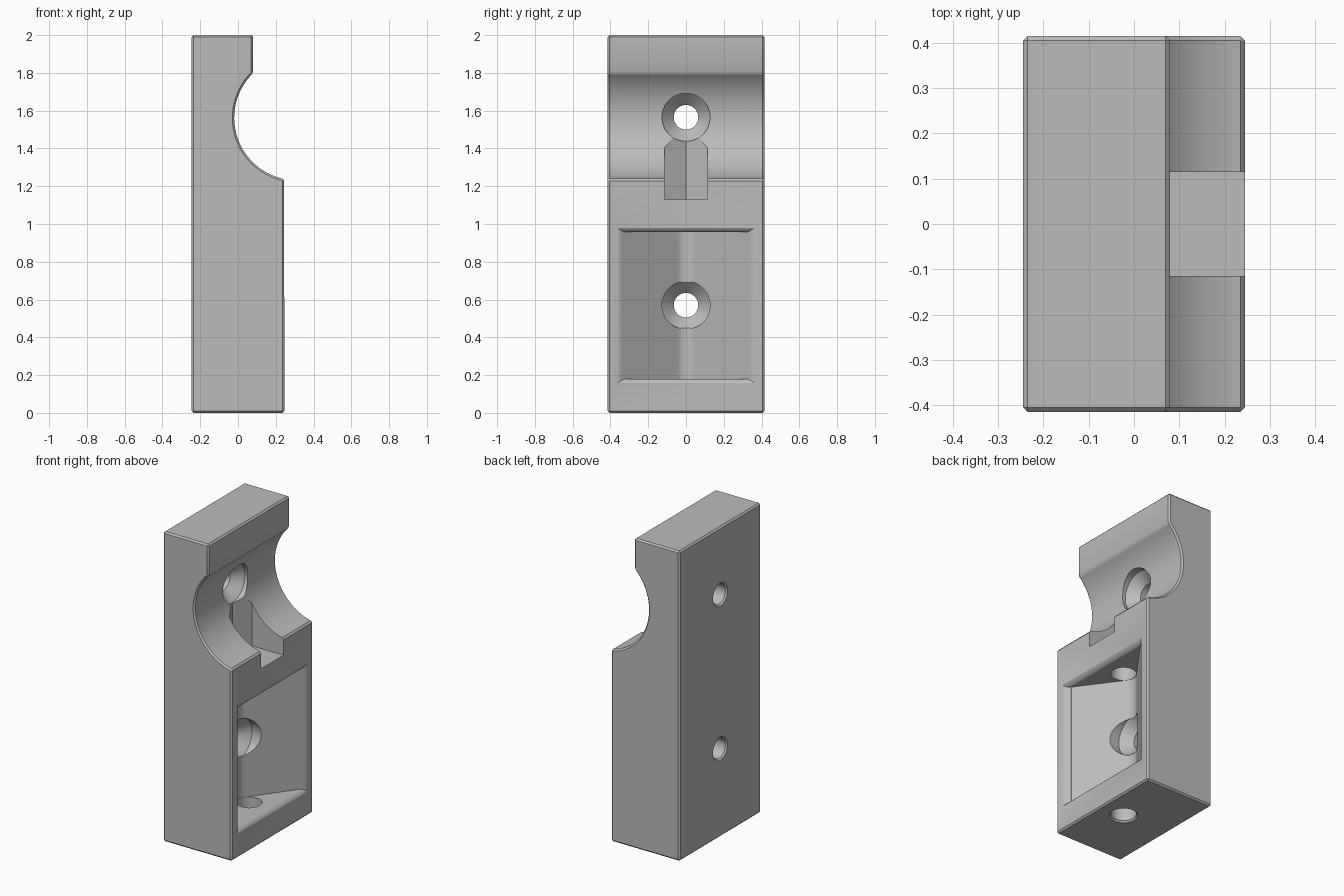
import bpy, bmesh, math
from mathutils import Matrix

cube = bpy.data.objects.get("Cube")
if cube:
    bpy.data.objects.remove(cube, do_unlink=True)

grey = bpy.data.materials.new("plain grey")
grey.use_nodes = True
grey.diffuse_color = (0.5, 0.5, 0.5, 1)
grey.node_tree.nodes["Principled BSDF"].inputs["Base Color"].default_value = (0.5, 0.5, 0.5, 1)

ALONG_X = Matrix.Rotation(math.pi / 2, 4, "Y")   # local z becomes world x
HALF_X, HALF_Y = 0.245, 0.415


def loft(name, rings, matrix=Matrix()):
    """Closed solid through rings of points, capped at both ends."""
    bm = bmesh.new()
    rows = [[bm.verts.new(matrix @ Matrix.Translation(p).translation) for p in ring] for ring in rings]
    n = len(rows[0])
    for a, b in zip(rows, rows[1:]):
        for i in range(n):
            bm.faces.new((a[i], a[(i + 1) % n], b[(i + 1) % n], b[i]))
    bm.faces.new(rows[0])
    bm.faces.new(rows[-1])
    bmesh.ops.recalc_face_normals(bm, faces=bm.faces)
    mesh = bpy.data.meshes.new(name)
    bm.to_mesh(mesh)
    bm.free()
    mesh.materials.append(grey)
    obj = bpy.data.objects.new(name, mesh)
    bpy.context.collection.objects.link(obj)
    return obj


def prism(name, outline, low, high, matrix=Matrix()):
    return loft(name, [[(x, y, h) for x, y in outline] for h in (low, high)], matrix)


def turned(name, profile, matrix):
    """Revolve (radius, height) pairs around local z."""
    angles = [math.tau * i / 48 for i in range(48)]
    return loft(name, [[(r * math.cos(a), r * math.sin(a), h) for a in angles]
                       for r, h in profile], matrix)


def apply_modifier(obj, modifier):
    bpy.context.view_layer.objects.active = obj
    bpy.ops.object.modifier_apply(modifier=modifier.name)


def cut(target, cutter):
    mod = target.modifiers.new("cut", "BOOLEAN")
    mod.operation = "DIFFERENCE"
    mod.solver = "EXACT"
    mod.object = cutter
    apply_modifier(target, mod)
    bpy.data.objects.remove(cutter, do_unlink=True)


# Block with the round cradle in its side profile
cx, cz, radius = 0.31, 1.562, 0.33
start = math.atan2(1.24 - cz, HALF_X - cx) + math.tau
end = math.acos((0.08 - cx) / radius)
arc = [(cx + radius * math.cos(start + (end - start) * i / 40),
        cz + radius * math.sin(start + (end - start) * i / 40)) for i in range(41)]
side = [(-HALF_X, 0), (HALF_X, 0)] + arc + [(0.08, 2), (-HALF_X, 2)]
block = prism("bracket_body", side, -HALF_Y, HALF_Y, Matrix.Rotation(math.pi / 2, 4, "X"))
bevel = block.modifiers.new("edge_chamfer", "BEVEL")
bevel.width = 0.01
bevel.segments = 1
bevel.limit_method = "ANGLE"
bevel.angle_limit = math.radians(35)
apply_modifier(block, bevel)

# V-shaped pocket with a rounded valley
mouth, slope, valley_x, valley_r = 0.355, 0.733, 0.078, 0.075
tilt = math.atan(slope)
valley = [(valley_x - valley_r * math.cos(t), valley_r * math.sin(t))
          for t in [tilt * (i / 8 - 1) for i in range(17)]]
outer = HALF_X + 0.05
reach = mouth + 0.05 / slope
pocket = [(outer, -reach)] + valley + [(outer, reach)]
cut(block, prism("pocket_cutter", pocket, 0.18, 0.957))


# Softened rim around the pocket mouth
def rim(x, y, grow):
    return [(x, -y, 0.18 - grow), (x, y, 0.18 - grow), (x, y, 0.957 + grow), (x, -y, 0.957 + grow)]


cut(block, loft("rim_cutter", [rim(0.215, 0.316, -0.002), rim(0.23, 0.336, 0.005),
                               rim(0.24, 0.35, 0.014), rim(0.25, 0.372, 0.03)]))

# Notch in the cradle
notch = [(0.3, -0.115), (0.02, -0.115), (-0.04, 0), (0.02, 0.115), (0.3, 0.115)]
cut(block, prism("notch_cutter", notch, 1.13, 1.5))

# Countersunk screw holes through the back
for z, seat, top in ((1.565, -0.04, 0.2), (0.57, 0.01, 0.3)):
    profile = [(0.085, -0.255), (0.065, -0.235), (0.065, seat - 0.063), (0.127, seat), (0.127, top)]
    cut(block, turned("screw_cutter", profile, Matrix.Translation((0, 0, z)) @ ALONG_X))

# Vertical holes in the base and in the pocket ceiling
base = Matrix.Translation((0.08, 0, 0))
cut(block, turned("base_hole_cutter", [(0.095, -0.01), (0.075, 0.01), (0.075, 0.3)], base))
cut(block, turned("ceiling_hole_cutter", [(0.075, 0.9), (0.075, 1.12)], base))

bpy.ops.object.select_all(action="DESELECT")
block.select_set(True)
bpy.context.view_layer.objects.active = block
bpy.ops.object.shade_smooth_by_angle(angle=math.radians(25))
